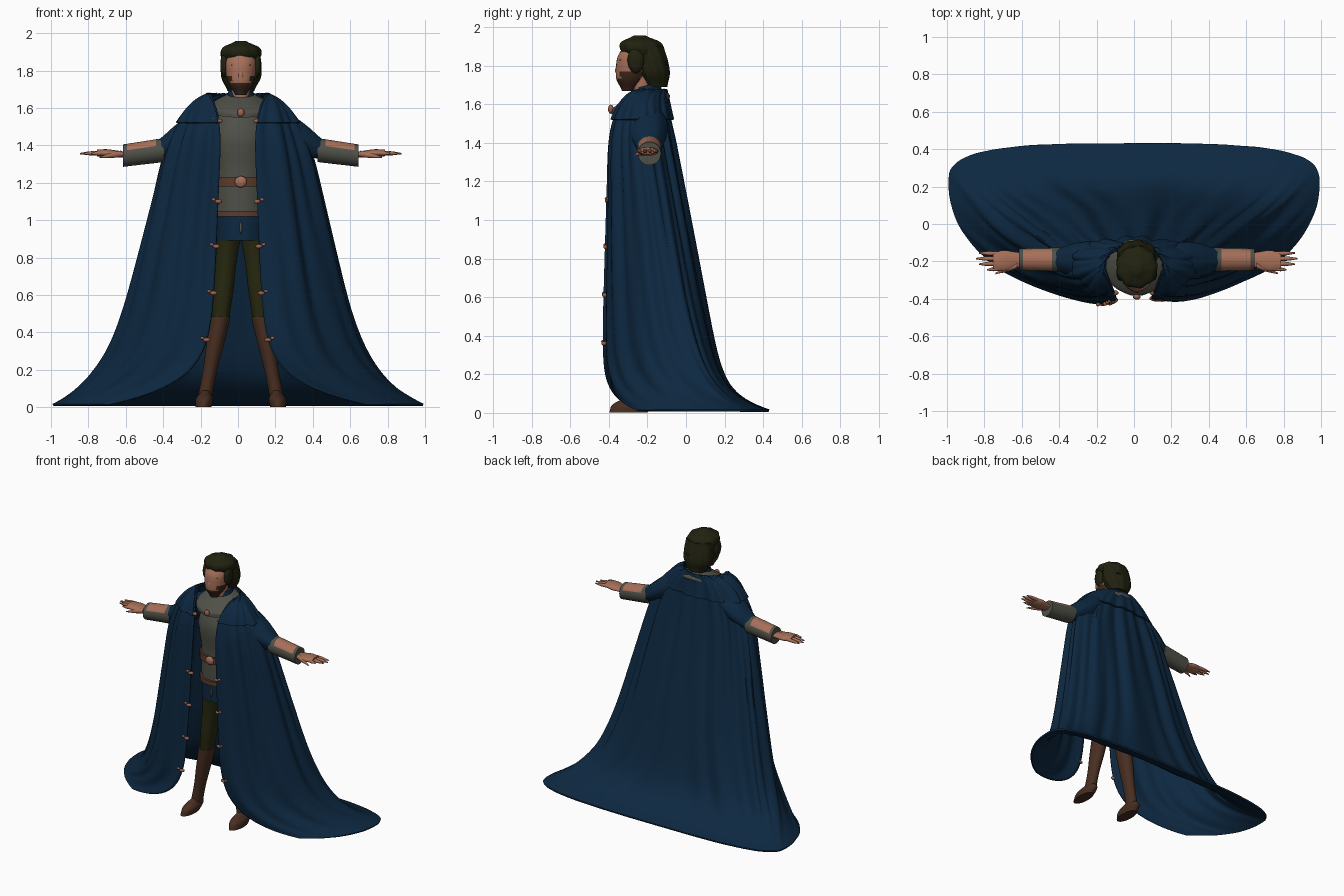
import bpy
import bmesh
from math import asin, cos, exp, pi, radians, sin
from mathutils import Vector

if "Cube" in bpy.data.objects:
    bpy.data.objects.remove(bpy.data.objects["Cube"])

CENTRE = .015  # body centre line
SIDES = {"left": 1, "right": -1}


def material(name, *rgb):
    made = bpy.data.materials.new(name)
    made.use_nodes = True
    made.diffuse_color = (*rgb, 1)
    made.node_tree.nodes["Principled BSDF"].inputs["Base Color"].default_value = (*rgb, 1)
    return made


blue = material("navy cloth", .004, .021, .052)
grey = material("grey cloth", .08, .08, .066)
skin = material("skin", .38, .16, .1)
dark_hair = material("dark olive hair", .015, .016, .005)
olive = material("olive trousers", .021, .022, .005)
boot_leather = material("boot leather", .065, .027, .015)
belt_leather = material("belt leather", .11, .045, .025)
brown_beard = material("brown beard", .045, .02, .011)
copper = material("copper", .34, .12, .07)


def finish(name, bm, materials, rule=None):
    """Turn a bmesh into a shaded object; the rule says which faces take the second material."""
    bmesh.ops.recalc_face_normals(bm, faces=bm.faces)
    bm.normal_update()
    if rule:
        for face in bm.faces:
            face.material_index = int(rule(face.calc_center_median(), face.normal))
    mesh = bpy.data.meshes.new(name)
    bm.to_mesh(mesh)
    bm.free()
    for entry in materials:
        mesh.materials.append(entry)
    made = bpy.data.objects.new(name, mesh)
    bpy.context.collection.objects.link(made)
    bpy.ops.object.select_all(action="DESELECT")
    made.select_set(True)
    bpy.context.view_layer.objects.active = made
    bpy.ops.object.shade_smooth_by_angle(angle=radians(50))
    return made


def join_rings(bm, rings):
    for lower, upper in zip(rings, rings[1:]):
        for j in range(len(lower) - 1):
            bm.faces.new((lower[j], lower[j + 1], upper[j + 1], upper[j]))


def profile(radii, t):
    """Smooth radius at t along evenly spaced control radii."""
    last = len(radii) - 1
    i = min(int(t * last), last - 1)
    f = t * last - i
    before, here, there, after = (radii[max(0, min(last, i + k))] for k in (-1, 0, 1, 2))
    bend = 2 * before - 5 * here + 4 * there - after + f * (3 * (here - there) + after - before)
    return here + f / 2 * (there - before + f * bend)


def tube(name, materials, start, end, radii, depth=1, axis="z", side=1,
         segments=28, rule=None, ripple=0, waves=9, tilt=0):
    """Closed run of elliptical rings across the given axis, following the radius profile."""
    bm = bmesh.new()
    rings = []
    steps = 5 * len(radii)
    for i in range(steps + 1):
        t = i / steps
        middle = Vector(start).lerp(Vector(end), t)
        radius = profile(radii, t)
        ring = []
        for j in range(segments):
            angle = 2 * pi * j / segments
            r = radius * (1 + ripple * sin(waves * angle + 3 * t))
            across, along = r * cos(angle), depth * r * sin(angle)
            offset = (across, along, tilt * along) if axis == "z" else (0, across, along)
            point = middle + Vector(offset)
            ring.append(bm.verts.new((CENTRE + side * point.x, point.y, point.z)))
        rings.append(ring)
    join_rings(bm, [ring + ring[:1] for ring in rings])
    bm.faces.new(rings[0])
    bm.faces.new(rings[-1])
    return finish(name, bm, materials, rule)


def blob(name, entry, place, size):
    """Small ellipsoid."""
    bm = bmesh.new()
    bmesh.ops.create_icosphere(bm, subdivisions=2, radius=1)
    bmesh.ops.scale(bm, vec=size, verts=bm.verts)
    bmesh.ops.translate(bm, vec=place, verts=bm.verts)
    return finish(name, bm, [entry])


def cloak_point(z, u, grow=0):
    """Point on the cloak at height z; u runs from one front edge round the back to the other."""
    shoulder = max(0, (z - 1.2) / .5)
    half_width = (.72 - .24 * z + .295 * exp(-z / .15)) * (1 - shoulder ** 3) ** .4
    opening = .15 - .04 * z + .6 * exp(-z / .12) + .08 * shoulder ** 4
    front = -.44 + .02 * z + .14 * shoulder ** 4
    middle = .03 - .16 * z + .2 * exp(-z / .15)
    back = .2 - .19 * z + .27 * exp(-z / .08)
    edge = asin(min(opening / half_width, 1))
    angle = pi - (pi - edge) * abs(u)
    across, forward = max(sin(angle), 0), cos(angle)
    if forward > 0:
        x, y = half_width * across, middle + (front - middle) * forward
    else:
        square = .62 + .3 * min(1, z / .6)
        x = half_width * across ** square
        y = middle + (back - middle) * (-forward) ** square
    depth = .011 * min(1, z / .2, (1.72 - z) / .3)
    folds = sin(29 * u + z) + .7 * sin(61 * u - z) - .5 * abs(sin(43 * u + z))
    push = grow + depth * folds
    return Vector(((x + push * across) * (1 if u > 0 else -1), y - push * forward, z))


def cloth(name, bottom, top, rows, grow=0, columns=170):
    bm = bmesh.new()
    rings = []
    for i in range(rows + 1):
        z = bottom + (top - bottom) * (1 - cos(pi * i / rows)) / 2
        rings.append([bm.verts.new(cloak_point(z, 2 * j / columns - 1, grow)) for j in range(columns + 1)])
    join_rings(bm, rings)
    made = finish(name, bm, [blue])
    thickness = made.modifiers.new("thickness", "SOLIDIFY")
    thickness.thickness = .013
    thickness.offset = 0


# Cloak, mantle over the shoulders, and toggles along both front edges
cloth("cloak", .012, 1.67, 60)
cloth("shoulder_mantle", 1.52, 1.675, 14, grow=.015)
for z in (.36, .61, .86, 1.1, 1.53):
    for tag, side in SIDES.items():
        place = cloak_point(z, side)
        blob(tag + "_toggle", copper, place, (.02, .014, .012))
        blob(tag + "_toggle_knot", copper, place + Vector((side * .025, -.005, .01)), (.012, .01, .009))

# Tunic over a blue skirt, belts, collar and clasps
tube("tunic", [grey, blue], (0, -.23, .89), (0, -.22, 1.64), (.13, .135, .14, .16, .09), depth=.85,
     ripple=.012, rule=lambda centre, normal: centre.z < 1.03)
for name, z, height in (("waist_belt", 1.18, .05), ("hip_belt", 1.02, .03)):
    tube(name, [belt_leather], (0, -.23, z), (0, -.23, z + height), (.147, .147), depth=.87)
blob("belt_buckle", skin, (CENTRE, -.355, 1.205), (.033, .015, .032))
blob("skirt_clasp", grey, (CENTRE, -.34, .96), (.008, .01, .035))
tube("collar", [grey], (0, -.24, 1.58), (0, -.21, 1.67), (.16, .165, .13, .08), depth=.9,
     ripple=.015, waves=7, tilt=.22)
blob("brooch", copper, (CENTRE, -.39, 1.575), (.02, .015, .024))
tube("neck_wrap", [blue], (0, -.2, 1.6), (0, -.2, 1.7), (.09, .065), tilt=.25)
tube("neck", [skin], (0, -.22, 1.6), (0, -.23, 1.75), (.05, .05))

# Head with the beard along the jaw, and layered hair
tube("head", [skin, brown_beard], (0, -.3, 1.67), (0, -.25, 1.9), (.03, .066, .08, .085, .07), depth=1.1,
     rule=lambda centre, normal: centre.z < (1.775 if abs(centre.x - CENTRE) > .05 else 1.735))
tube("nose", [skin], (0, -.355, 1.765), (0, -.34, 1.83), (.014, .016, .011, .008), segments=12)
blob("moustache", brown_beard, (CENTRE, -.35, 1.755), (.034, .012, .009))
for tag, side in SIDES.items():
    blob(tag + "_eye", brown_beard, (CENTRE + side * .032, -.337, 1.813), (.013, .008, .005))
    blob(tag + "_eyebrow", dark_hair, (CENTRE + side * .034, -.337, 1.83), (.021, .01, .005))
    blob(tag + "_ear", skin, (CENTRE + side * .08, -.255, 1.79), (.012, .022, .03))
    blob(tag + "_side_lock", dark_hair, (CENTRE + side * .088, -.26, 1.83), (.022, .045, .07))
tube("crown_hair", [dark_hair], (0, -.225, 1.86), (0, -.24, 1.957), (.1, .109, .095, .03), depth=1.03,
     segments=48, ripple=.03)
tube("back_hair", [dark_hair], (0, -.15, 1.69), (0, -.19, 1.9), (.07, .104, .108, .1), depth=.75,
     segments=48, ripple=.03)
blob("hair_ribbon", blue, (CENTRE + .03, -.1, 1.81), (.035, .01, .007))

# Limbs, repeated on each side
for tag, side in SIDES.items():
    tube(tag + "_sleeve", [blue], (.16, -.2, 1.53), (.44, -.19, 1.375), (.09, .1, .085, .055), axis="x",
         side=side, ripple=.03, waves=6)
    tube(tag + "_cuff", [grey, skin], (.41, -.19, 1.375), (.63, -.19, 1.345), (.064, .06), axis="x", side=side,
         rule=lambda centre, normal: normal.z > .4 and .46 < abs(centre.x - CENTRE) < .6)
    tube(tag + "_palm", [skin], (.6, -.19, 1.35), (.77, -.2, 1.36), (.035, .045, .056, .045), depth=.4,
         axis="x", side=side)
    for i in range(4):
        tip = .86 - .015 * (i - 2) ** 2
        tube(tag + "_finger", [skin], (.71, -.235 + .025 * i, 1.36), (tip, -.245 + .03 * i, 1.356),
             (.012, .012, .011, .004), axis="x", side=side, segments=10)
    tube(tag + "_thumb", [skin], (.64, -.22, 1.355), (.755, -.265, 1.336), (.018, .014, .004), axis="x",
         side=side, segments=10)
    tube(tag + "_trouser_leg", [olive], (.11, -.23, .46), (.06, -.23, .94), (.046, .054, .056, .066),
         depth=1.25, side=side, ripple=.02, waves=5)
    tube(tag + "_boot_shaft", [boot_leather], (.195, -.235, .04), (.108, -.23, .485), (.038, .038, .047, .053),
         depth=1.25, side=side)
    tube(tag + "_boot_foot", [boot_leather], (.2, -.3, .001), (.19, -.245, .09), (.043, .046, .02), depth=2.3,
         side=side)
